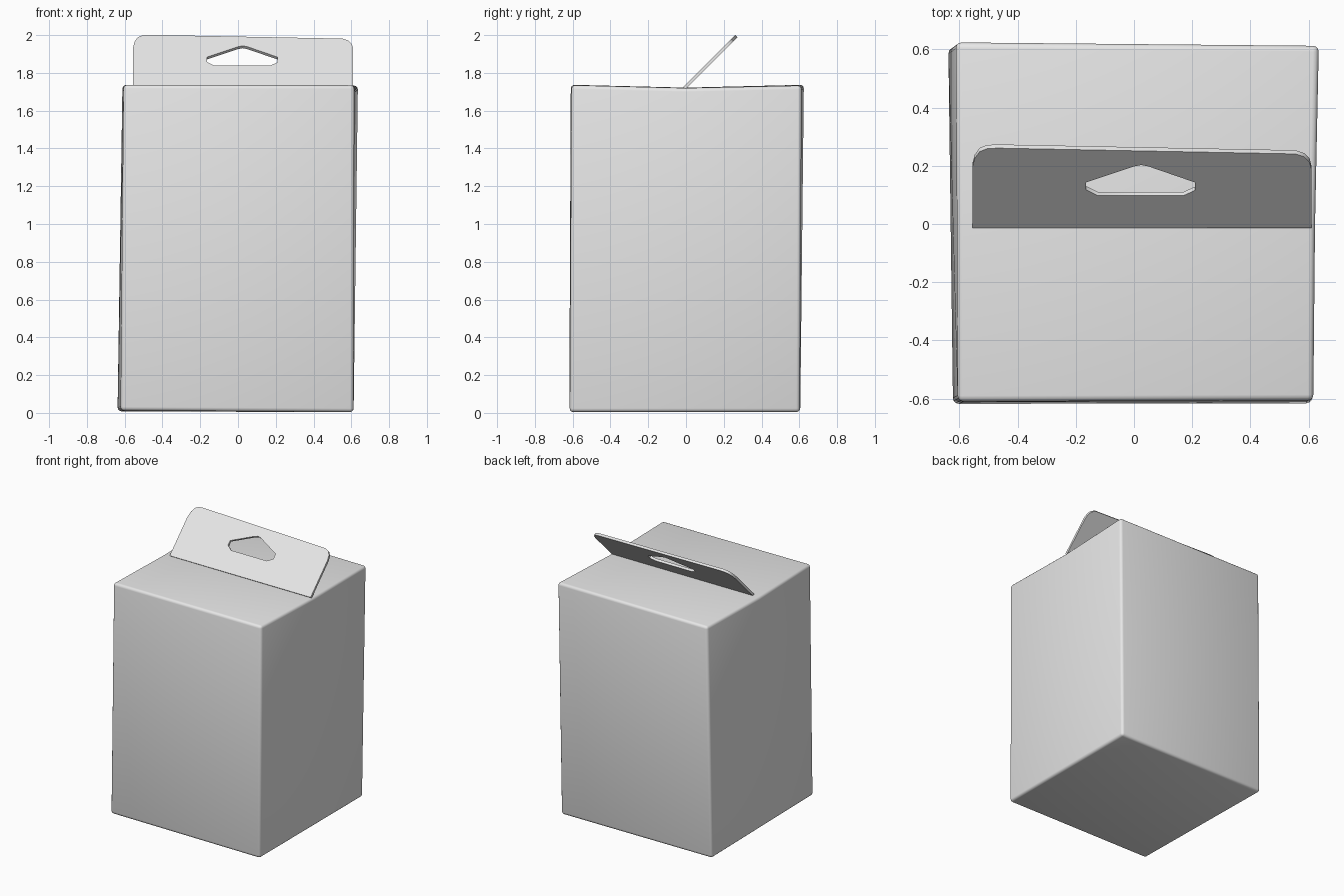
import bpy, bmesh, math

if "Cube" in bpy.data.objects:
    bpy.data.objects.remove(bpy.data.objects["Cube"])

cardboard = bpy.data.materials.new("grey_cardboard")
cardboard.diffuse_color = (0.8, 0.8, 0.8, 1)
cardboard.use_nodes = True
cardboard.node_tree.nodes["Principled BSDF"].inputs["Base Color"].default_value = cardboard.diffuse_color


def finish(obj, angle):
    obj.data.materials.clear()
    obj.data.materials.append(cardboard)
    bpy.ops.object.select_all(action='DESELECT')
    obj.select_set(True)
    bpy.context.view_layer.objects.active = obj
    bpy.ops.object.shade_smooth_by_angle(angle=math.radians(angle))


# Carton body: slightly skewed box with a shallow crease across the top
left = [(-0.622, -0.618, 0.012), (-0.638, 0.605, 0.008), (-0.612, 0.624, 1.737),
        (-0.608, 0.0, 1.722), (-0.606, -0.61, 1.737)]
right = [(0.612, -0.616, 0.004), (0.612, 0.603, 0.004), (0.635, 0.612, 1.733),
         (0.622, 0.0, 1.72), (0.616, -0.606, 1.735)]
bm = bmesh.new()
lv = [bm.verts.new(p) for p in left]
rv = [bm.verts.new(p) for p in right]
bm.faces.new(lv)
bm.faces.new(rv)
for i in range(5):
    j = (i + 1) % 5
    bm.faces.new((lv[i], lv[j], rv[j], rv[i]))
bmesh.ops.recalc_face_normals(bm, faces=bm.faces)
# Softly rounded outer edges; the crease stays sharp
edges = [e for e in bm.edges if e.calc_face_angle() > math.radians(30)]
bmesh.ops.bevel(bm, geom=edges, offset=0.02, segments=3, profile=0.5,
                affect='EDGES', clamp_overlap=True)
mesh = bpy.data.meshes.new("carton_body")
bm.to_mesh(mesh)
bm.free()
body = bpy.data.objects.new("carton_body", mesh)
bpy.context.collection.objects.link(body)
finish(body, 40)

# Hang tab: flat outline with a hanger hole, tilted back from the crease
BASE = 1.72
SLOPE = math.sqrt(2)
outline = [(-0.555, 1.72), (-0.555, 1.93), (-0.547, 1.96), (-0.53, 1.983), (-0.505, 1.993),
           (-0.47, 1.995), (0.555, 1.975), (0.585, 1.965), (0.603, 1.947), (0.61, 1.92),
           (0.61, 1.72)]
hole = [(-0.165, 1.852), (-0.165, 1.877), (0.0, 1.932), (0.025, 1.937), (0.05, 1.932),
        (0.21, 1.877), (0.21, 1.85), (0.17, 1.832), (-0.125, 1.832)]
curve = bpy.data.curves.new("hang_tab", 'CURVE')
curve.dimensions = '2D'
curve.fill_mode = 'BOTH'
curve.extrude = 0.009
for points in (outline, hole):
    spline = curve.splines.new('POLY')
    spline.points.add(len(points) - 1)
    for pt, (x, z) in zip(spline.points, points):
        pt.co = (x, (z - BASE) * SLOPE, 0, 1)
    spline.use_cyclic_u = True
tab = bpy.data.objects.new("hang_tab", curve)
bpy.context.collection.objects.link(tab)
tab.location = (0, -0.008, BASE)
tab.rotation_euler = (math.radians(45), 0, 0)
bpy.ops.object.select_all(action='DESELECT')
tab.select_set(True)
bpy.context.view_layer.objects.active = tab
bpy.ops.object.convert(target='MESH')
tab = bpy.context.view_layer.objects.active
# Weld the caps to the rim
bm = bmesh.new()
bm.from_mesh(tab.data)
bmesh.ops.remove_doubles(bm, verts=bm.verts, dist=0.0005)
bmesh.ops.recalc_face_normals(bm, faces=bm.faces)
bm.to_mesh(tab.data)
bm.free()
finish(tab, 40)
